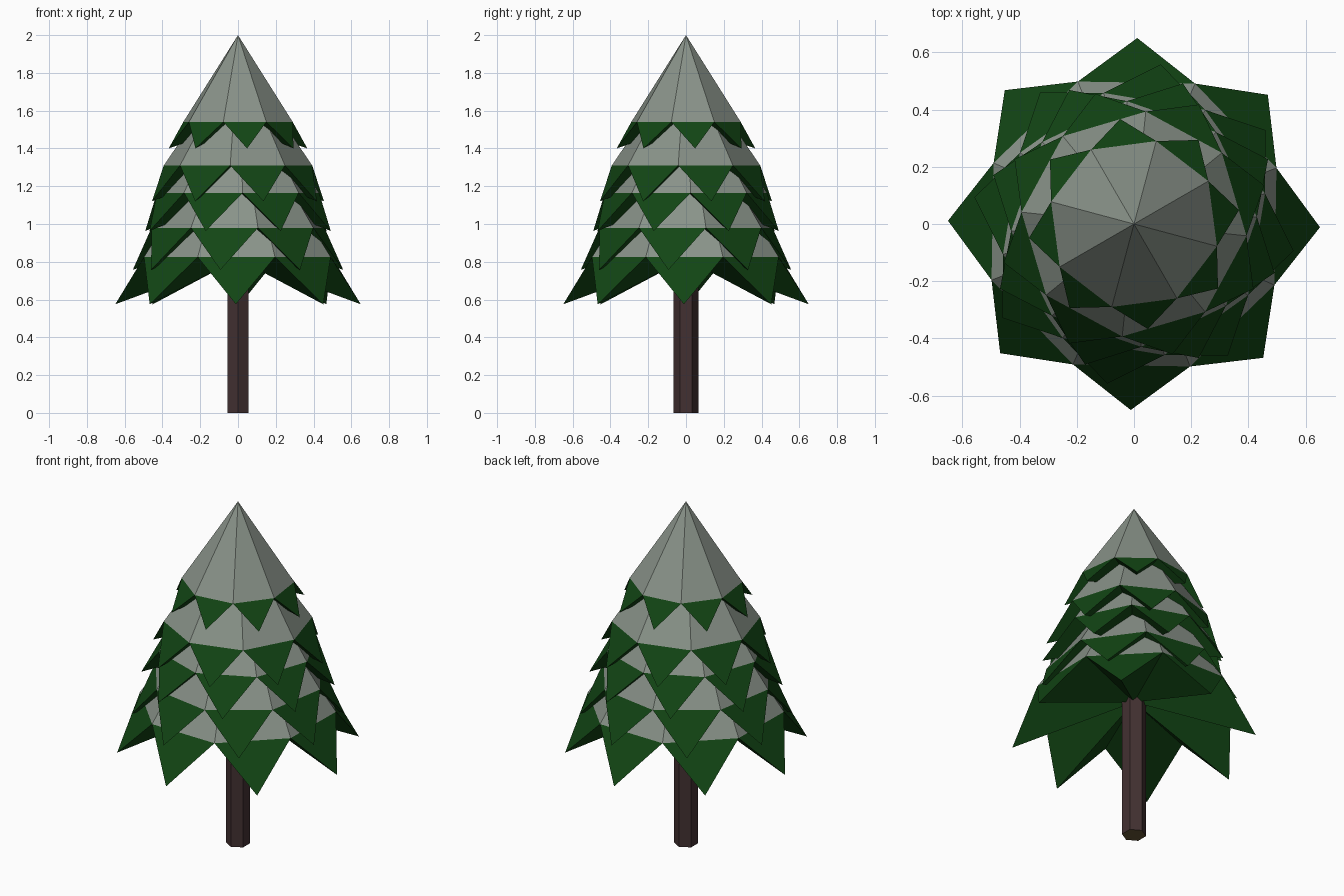
import bpy, bmesh, math

if "Cube" in bpy.data.objects:
    bpy.data.objects.remove(bpy.data.objects["Cube"])


def material(name, rgb):
    m = bpy.data.materials.new(name)
    m.diffuse_color = (*rgb, 1)
    m.use_nodes = True
    m.node_tree.nodes["Principled BSDF"].inputs["Base Color"].default_value = m.diffuse_color
    return m


snow = material("snow", (0.25, 0.29, 0.25))
needles = material("needle_green", (0.006, 0.060, 0.007))
bark = material("bark_brown", (0.055, 0.030, 0.031))
cut_wood = material("cut_wood", (0.13, 0.09, 0.035))


def finish(bm, name, mats):
    bmesh.ops.recalc_face_normals(bm, faces=bm.faces)
    me = bpy.data.meshes.new(name)
    bm.to_mesh(me)
    bm.free()
    for m in mats:
        me.materials.append(m)
    ob = bpy.data.objects.new(name, me)
    bpy.context.collection.objects.link(ob)


def ring(bm, r, z, start, n):
    return [bm.verts.new((r * math.cos(start + i * math.tau / n),
                          r * math.sin(start + i * math.tau / n), z)) for i in range(n)]


# Branch tier: snowy eight-sided cone, hanging pointed flaps, folded underside
def tier(name, z, r, tip_r, tip_z, turn, height):
    bm = bmesh.new()
    a = math.radians(turn)
    apex = bm.verts.new((0, 0, z + height))
    centre = bm.verts.new((0, 0, z - 0.01))
    corners = ring(bm, r, z, a - math.pi / 8, 8)
    tips = ring(bm, tip_r, tip_z, a, 8)
    for i in range(8):
        c0, c1, t = corners[i], corners[(i + 1) % 8], tips[i]
        bm.faces.new((c0, c1, apex))
        for f in ((c0, t, c1), (c0, centre, t), (t, centre, c1)):
            bm.faces.new(f).material_index = 1
    finish(bm, name, [snow, needles])


# z of snow line, corner radius, tip radius, tip z, turn in degrees, cone height
tier("top_branches", 1.54, 0.30, 0.37, 1.40, 7.5, 0.46)
tier("upper_branches", 1.31, 0.395, 0.475, 1.12, 16.5, 0.58)
tier("middle_branches", 1.165, 0.43, 0.52, 0.963, 25.8, 0.64)
tier("lower_branches", 0.98, 0.47, 0.565, 0.757, 35.5, 0.70)
tier("bottom_branches", 0.825, 0.535, 0.65, 0.575, 44, 0.80)

# Six-sided trunk with a cut wood end
bm = bmesh.new()
low = ring(bm, 0.065, 0, math.pi / 2, 6)
high = ring(bm, 0.065, 0.83, math.pi / 2, 6)
for i in range(6):
    j = (i + 1) % 6
    bm.faces.new((low[i], low[j], high[j], high[i]))
bm.faces.new(low).material_index = 1
bm.faces.new(high)
finish(bm, "trunk", [bark, cut_wood])
